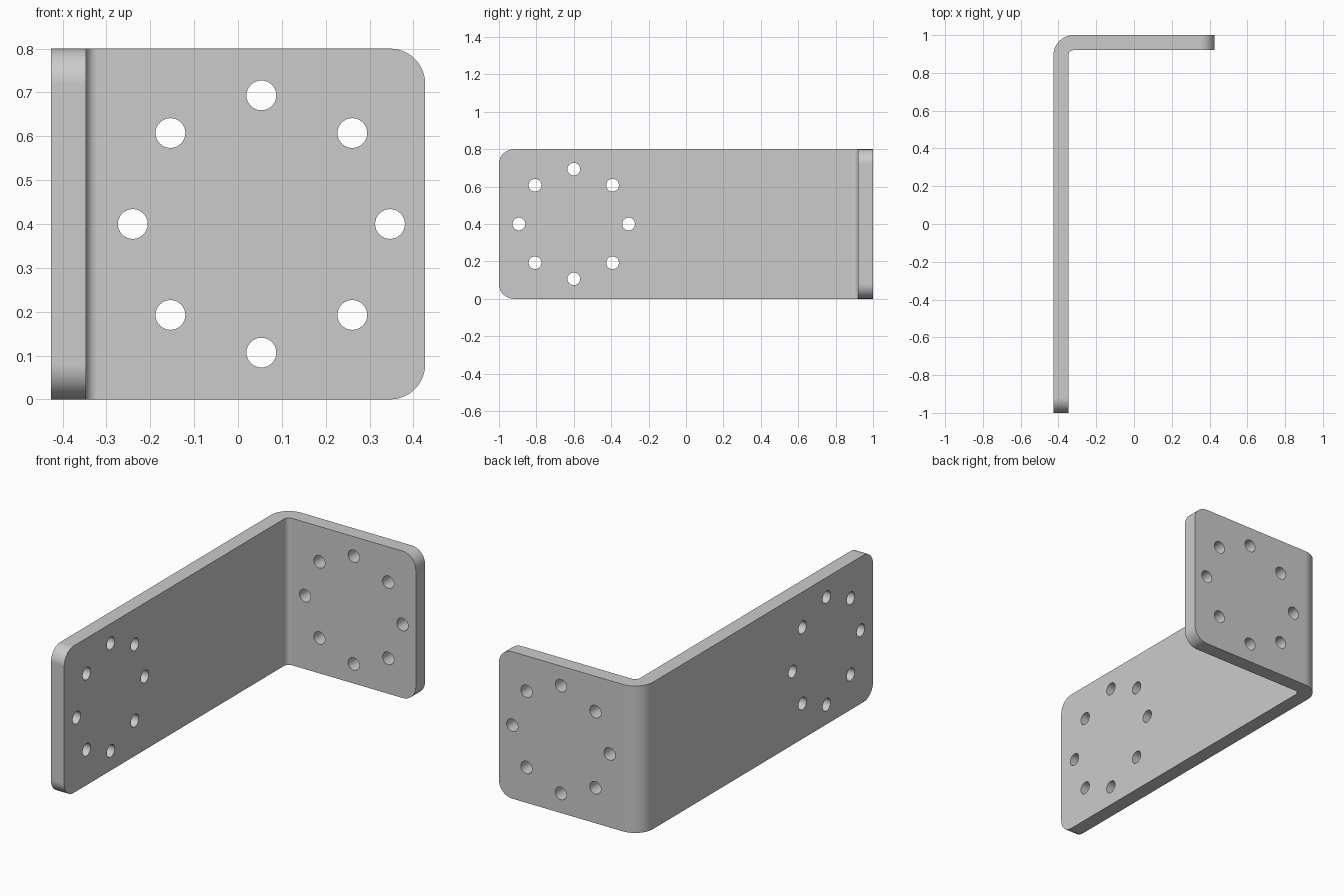
import bpy, bmesh
from math import sin, cos, pi, radians
from mathutils import Matrix, Vector

old = bpy.data.objects.get("Cube")
if old:
    bpy.data.objects.remove(old, do_unlink=True)

X, Y = 0.4267, 1.0            # half extents of the bracket
HEIGHT, THICK = 0.8, 0.08
R_IN = 0.027                  # inside bend radius
R_OUT = R_IN + THICK
R_CORNER = 0.08               # rounded free corners
R_HOLE, R_RING = 0.034, 0.2933

steel = bpy.data.materials.new("grey steel")
steel.use_nodes = True
GREY = (0.6, 0.6, 0.6, 1)
steel.diffuse_color = GREY
steel.node_tree.nodes["Principled BSDF"].inputs["Base Color"].default_value = GREY


def make_object(name, bm):
    mesh = bpy.data.meshes.new(name)
    bmesh.ops.recalc_face_normals(bm, faces=bm.faces)
    bm.to_mesh(mesh)
    bm.free()
    mesh.materials.append(steel)
    obj = bpy.data.objects.new(name, mesh)
    bpy.context.collection.objects.link(obj)
    return obj


def bend(radius, steps=12):
    """Quarter arc of the bend, from the long arm to the short flange."""
    cx, cy = -X + R_OUT, Y - R_OUT
    return [(cx - radius * cos(a), cy + radius * sin(a))
            for a in (pi / 2 * i / steps for i in range(steps + 1))]


# L-shaped sheet profile, extruded to the full height
outline = ([(-X, -Y)] + bend(R_OUT) + [(X, Y), (X, Y - THICK)]
           + bend(R_IN)[::-1] + [(-X + THICK, -Y)])
bm = bmesh.new()
base = bm.faces.new([bm.verts.new((x, y, 0)) for x, y in outline])
top = bmesh.ops.extrude_face_region(bm, geom=[base])["geom"]
bmesh.ops.translate(bm, vec=(0, 0, HEIGHT),
                    verts=[v for v in top if isinstance(v, bmesh.types.BMVert)])

# Round the free corners of both arms
corners = [e for e in bm.edges
           if abs(e.verts[0].co.z - e.verts[1].co.z) < 1e-5
           and (all(v.co.y < -Y + 1e-4 for v in e.verts)
                or all(v.co.x > X - 1e-4 for v in e.verts))]
bmesh.ops.bevel(bm, geom=corners, offset=R_CORNER, segments=12,
                profile=0.5, affect='EDGES')
bracket = make_object("bent_bracket", bm)

# Two rings of eight through holes
bm = bmesh.new()
rings = [(Vector((-X + THICK / 2, -0.6, HEIGHT / 2)), 'Y', Vector((0, 1, 0))),
         (Vector((0.0533, Y - THICK / 2, HEIGHT / 2)), 'X', Vector((1, 0, 0)))]
for centre, axis, across in rings:
    for i in range(8):
        a = i * pi / 4
        spot = centre + R_RING * (cos(a) * across + sin(a) * Vector((0, 0, 1)))
        bmesh.ops.create_cone(
            bm, cap_ends=True, segments=32, radius1=R_HOLE, radius2=R_HOLE,
            depth=THICK * 2,
            matrix=Matrix.Translation(spot) @ Matrix.Rotation(pi / 2, 4, axis))
cutter = make_object("hole_cutter", bm)
cutter.hide_render = True

cut = bracket.modifiers.new("holes", 'BOOLEAN')
cut.operation = 'DIFFERENCE'
cut.solver = 'EXACT'
cut.object = cutter
bpy.ops.object.select_all(action='DESELECT')
bracket.select_set(True)
bpy.context.view_layer.objects.active = bracket
bpy.ops.object.modifier_apply(modifier=cut.name)
bpy.data.objects.remove(cutter, do_unlink=True)

# Smooth bends and holes, with flat faces kept flat
bpy.ops.object.shade_smooth_by_angle(angle=radians(30))
weighted = bracket.modifiers.new("flat_face_normals", 'WEIGHTED_NORMAL')
weighted.keep_sharp = True
